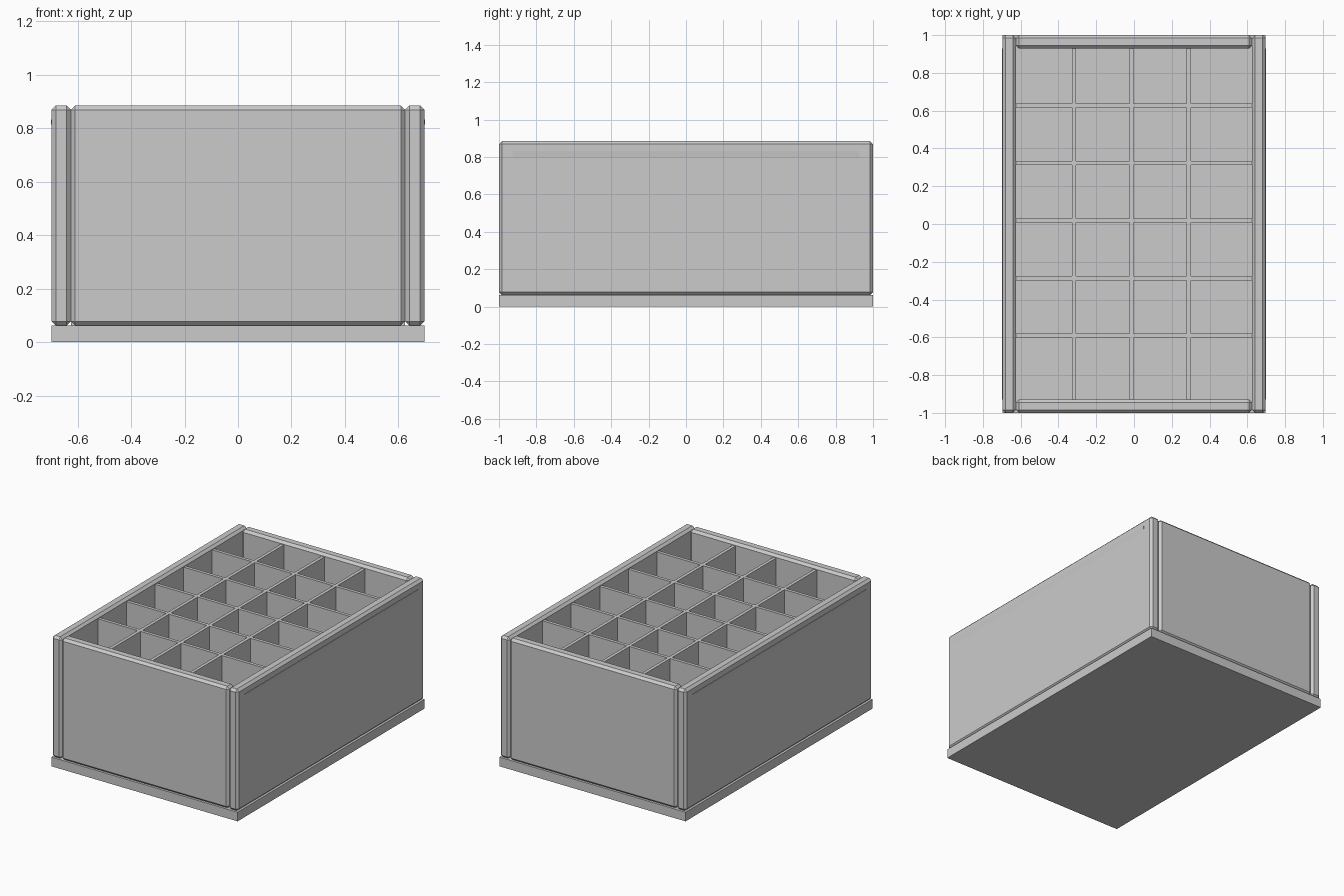
import bpy
import bmesh
from mathutils import Vector

if "Cube" in bpy.data.objects:
    bpy.data.objects.remove(bpy.data.objects["Cube"])

GREY = (0.6, 0.6, 0.6, 1)
mat = bpy.data.materials.new("plain grey")
mat.use_nodes = True
mat.diffuse_color = GREY
mat.node_tree.nodes["Principled BSDF"].inputs["Base Color"].default_value = GREY

HALF_X, HALF_Y = 0.697, 1.0
BASE, TOP = 0.062, 0.885
WALL, BEVEL = 0.072, 0.016
IN_X, IN_Y = HALF_X - WALL, HALF_Y - WALL
DIVIDER_TOP = 0.865
THIN = 0.022


def box(name, low, high, bevel=0):
    """Box between two corners, optionally with chamfered edges."""
    low, high = Vector(low), Vector(high)
    bm = bmesh.new()
    bmesh.ops.create_cube(bm, size=1)
    for v in bm.verts:
        v.co = (low + high) / 2 + v.co * (high - low)
    if bevel:
        bmesh.ops.bevel(bm, geom=bm.edges[:], offset=bevel, segments=1,
                        affect='EDGES')
    mesh = bpy.data.meshes.new(name)
    bm.to_mesh(mesh)
    bm.free()
    mesh.materials.append(mat)
    obj = bpy.data.objects.new(name, mesh)
    bpy.context.collection.objects.link(obj)
    return obj


# Floor slab
box("base", (-HALF_X, -HALF_Y, 0), (HALF_X, HALF_Y, BASE))

# Chamfered wall boards, and the thin lip sloping out of each side board
for name, s in (("left", 1), ("right", -1)):
    x0, x1 = sorted((s * IN_X, s * HALF_X))
    box(name + "_wall", (x0, -HALF_Y, BASE), (x1, HALF_Y, TOP), BEVEL)
    x0, x1 = sorted((s * (HALF_X - 0.01), s * HALF_X))
    lip = box(name + "_lip", (x0, -IN_Y, 0.796), (x1, IN_Y, 0.833))
    for v in lip.data.vertices:
        if v.co.z > 0.82 and abs(v.co.x) > HALF_X - 0.005:
            v.co.x += s * 0.003
for name, s in (("back", 1), ("front", -1)):
    y0, y1 = sorted((s * IN_Y, s * HALF_Y))
    box(name + "_wall", (-IN_X, y0, BASE), (IN_X, y1, TOP), BEVEL)

# Divider grid: three long boards and five cross boards
for i in range(3):
    x = -0.014 + 0.304 * (i - 1)
    box(f"long_divider_{i + 1}", (x - THIN / 2, -IN_Y, BASE),
        (x + THIN / 2, IN_Y, DIVIDER_TOP))
for i in range(5):
    y = 0.018 + 0.305 * (i - 2)
    box(f"cross_divider_{i + 1}", (-IN_X, y - THIN / 2, BASE),
        (IN_X, y + THIN / 2, DIVIDER_TOP))
